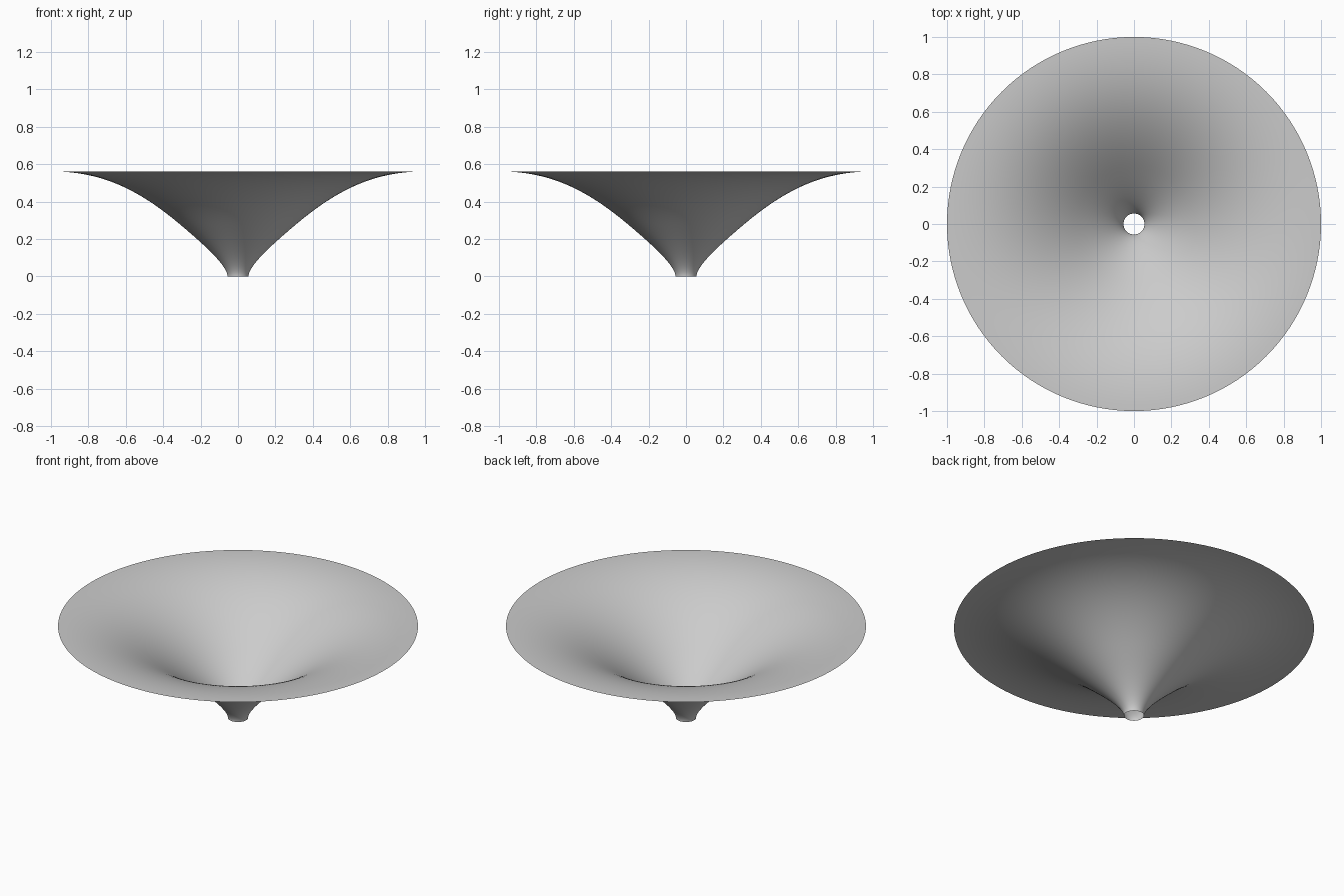
import bpy
import bmesh
import math
from mathutils import Vector
from mathutils.geometry import interpolate_bezier

cube = bpy.data.objects.get("Cube")
if cube:
    bpy.data.objects.remove(cube, do_unlink=True)

SIDES = 128

# Plain grey material
grey = bpy.data.materials.new("light_grey")
grey.use_nodes = True
colour = (0.6, 0.6, 0.6, 1.0)
grey.diffuse_color = colour
grey.node_tree.nodes["Principled BSDF"].inputs["Base Color"].default_value = colour


def bezier(points, count):
    """Sample one cubic segment given as (radius, height) pairs."""
    return interpolate_bezier(*[Vector((r, 0, z)) for r, z in points], count)


# Profile: upright neck, sloping wall, then a rim that levels out
neck = bezier([(0.056, 0), (0.056, 0.055), (0.17, 0.16), (0.3, 0.27)], 24)
flare = bezier([(0.3, 0.27), (0.52, 0.457), (0.72, 0.562), (1, 0.562)], 32)
profile = neck + flare[1:]

# Revolve the profile into an open, single-walled funnel
bm = bmesh.new()
verts = [bm.verts.new(p) for p in profile]
edges = [bm.edges.new(pair) for pair in zip(verts, verts[1:])]
bmesh.ops.spin(bm, geom=verts + edges, cent=(0, 0, 0), axis=(0, 0, 1),
               angle=math.tau, steps=SIDES, use_merge=True)
bmesh.ops.remove_doubles(bm, verts=bm.verts, dist=0.0001)

# Face the surface upward, and shade it smooth
flip = [f for f in bm.faces if f.normal.z < 0]
bm.normal_update()
flip = [f for f in bm.faces
        if f.normal.dot(Vector((-f.calc_center_median().x,
                                -f.calc_center_median().y, 0.5))) < 0]
bmesh.ops.reverse_faces(bm, faces=flip)
for face in bm.faces:
    face.smooth = True

mesh = bpy.data.meshes.new("funnel")
bm.to_mesh(mesh)
bm.free()
mesh.materials.append(grey)
funnel = bpy.data.objects.new("funnel", mesh)
bpy.context.collection.objects.link(funnel)
